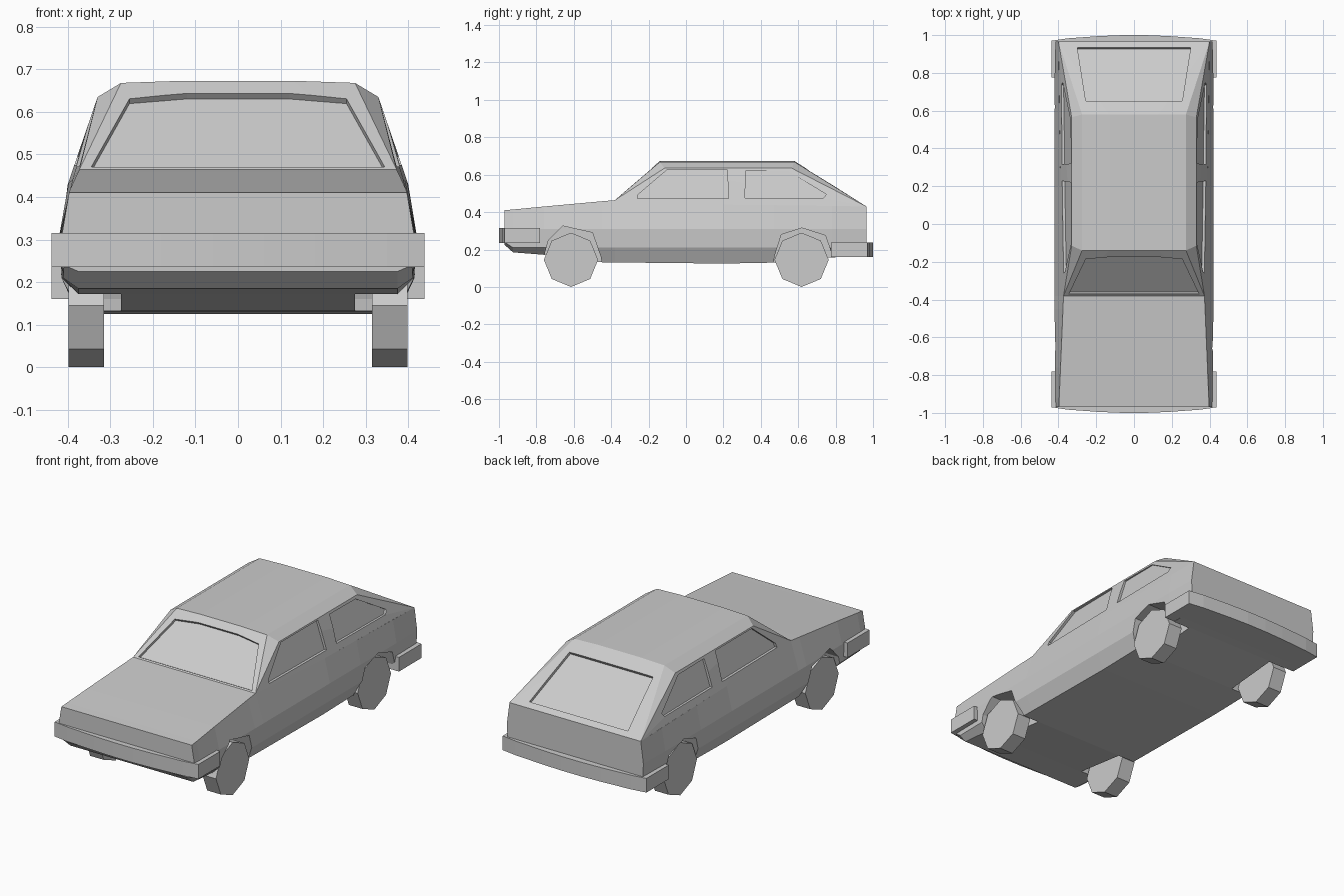
import bpy, bmesh, math
from mathutils import Vector

if "Cube" in bpy.data.objects:
    bpy.data.objects.remove(bpy.data.objects["Cube"])


def make_object(name, bm):
    bmesh.ops.recalc_face_normals(bm, faces=bm.faces)
    mesh = bpy.data.meshes.new(name)
    bm.to_mesh(mesh)
    bm.free()
    ob = bpy.data.objects.new(name, mesh)
    bpy.context.collection.objects.link(ob)
    return ob


def loft(bm, rings):
    """Closed skin through rings of equal length, capped at both ends."""
    vs = [[bm.verts.new(p) for p in r] for r in rings]
    n = len(vs[0])
    for a, b in zip(vs, vs[1:]):
        for i in range(n):
            j = (i + 1) % n
            bm.faces.new((a[i], a[j], b[j], b[i]))
    bm.faces.new(vs[0])
    bm.faces.new(vs[-1])


def prism(name, pts, back, front):
    """Outline swept between two offset vectors."""
    bm = bmesh.new()
    loft(bm, [[Vector(p) + Vector(o) for p in pts] for o in (back, front)])
    return make_object(name, bm)


def cut(ob, cutters):
    for c in cutters:
        c.hide_render = True
        m = ob.modifiers.new("cut", 'BOOLEAN')
        m.operation = 'DIFFERENCE'
        m.solver = 'EXACT'
        m.object = c
    deps = bpy.context.evaluated_depsgraph_get()
    mesh = bpy.data.meshes.new_from_object(ob.evaluated_get(deps))
    ob.modifiers.clear()
    ob.data = mesh
    for c in cutters:
        bpy.data.objects.remove(c)


def mirrored(half):
    return half + [(-x, y, z) for x, y, z in reversed(half) if x > 0]


# Lower body: (y, bottom z, top half width, top z, widest half width)
stations = [(-0.97, 0.225, 0.397, 0.41, 0.414),
            (-0.925, 0.185, 0.396, 0.414, 0.416),
            (-0.76, 0.172, 0.389, 0.43, 0.418),
            (-0.45, 0.132, 0.376, 0.458, 0.42),
            (-0.38, 0.131, 0.373, 0.464, 0.42),
            (0.2, 0.125, 0.389, 0.44, 0.42),
            (0.47, 0.13, 0.393, 0.437, 0.42),
            (0.78, 0.158, 0.398, 0.433, 0.42),
            (0.965, 0.165, 0.40, 0.43, 0.416)]
bm = bmesh.new()
loft(bm, [mirrored([(0.375, y, zb), (w - 0.005, y, max(0.21, zb + 0.015)),
                    (w, y, 0.31), (xt, y, zt)])
          for y, zb, xt, zt, w in stations])
body = make_object("lower_body", bm)

# Wheel arches
arches = {"front": [(-0.765, 0.05), (-0.755, 0.18), (-0.735, 0.25), (-0.66, 0.326),
                    (-0.5, 0.29), (-0.455, 0.16), (-0.44, 0.05)],
          "rear": [(0.455, 0.05), (0.475, 0.17), (0.51, 0.28), (0.62, 0.315),
                   (0.745, 0.275), (0.775, 0.19), (0.775, 0.05)]}
cut(body, [prism(k + "_arch", [(0, y, z) for y, z in pts], (s * 0.275, 0, 0), (s * 0.6, 0, 0))
           for k, pts in arches.items() for s in (1, -1)])

# Cabin with chamfered roof corners
bm = bmesh.new()
for x, y, z in [(0.373, -0.38, 0.464), (0.389, 0.2, 0.44), (0.40, 0.965, 0.43),
                (0.33, -0.115, 0.635), (0.33, 0.565, 0.635),
                (0.275, -0.14, 0.668), (0.275, 0.58, 0.668),
                (0.13, -0.14, 0.673), (0.13, 0.58, 0.673)]:
    for s in (1, -1):
        bm.verts.new((s * x, y, z))
bmesh.ops.convex_hull(bm, input=bm.verts)
bmesh.ops.dissolve_limit(bm, angle_limit=math.radians(0.5), verts=bm.verts, edges=bm.edges)
cabin = make_object("cabin", bm)

# Recessed windows
def screen(name, half, y0, slope, normal):
    pts = mirrored([(x, y0 + slope * (z - 0.43), z) for x, z in half])
    n = Vector(normal).normalized()
    return prism(name, pts, n * -0.014, n * 0.1)


def side_window(name, outline, s):
    pts = [(s * (0.389 - 0.29 * (z - 0.44) + 0.015 * (y - 0.2)), y, z) for y, z in outline]
    return prism(name, pts, (-s * 0.014, 0, 0), (s * 0.1, 0, 0))


front_glass = [(-0.26, 0.472), (-0.255, 0.495), (-0.1, 0.627), (0.22, 0.627), (0.228, 0.472)]
rear_glass = [(0.315, 0.475), (0.32, 0.622), (0.545, 0.62), (0.75, 0.495), (0.735, 0.475)]
cutters = [screen("windscreen", [(0.345, 0.47), (0.255, 0.63), (0.12, 0.641)],
                  -0.42, 1.176, (0, -0.204, 0.24)[0:1] + (-0.204, 0.24)),
           screen("rear_screen", [(0.255, 0.625), (0.30, 0.449)],
                  0.965, -1.618, (0, 0.238, 0.385))]
for s in (1, -1):
    cutters += [side_window("door_window", front_glass, s),
                side_window("quarter_window", rear_glass, s)]
cut(cabin, cutters)

# Wrap-around bumpers
for name, s, z0, z1, end in (("front_bumper", -1, 0.235, 0.315, 0.78),
                             ("rear_bumper", 1, 0.16, 0.238, 0.775)):
    plan = mirrored([(0.438, s * end, 0), (0.438, s * 0.97, 0), (0.35, s * 0.983, 0),
                     (0.18, s * 0.995, 0), (0.06, s * 1.0, 0)])
    prism(name, plan, (0, 0, z0), (0, 0, z1))

# Eight-sided wheels
for place, y in (("front", -0.615), ("rear", 0.618)):
    for side, s in (("right", 1), ("left", -1)):
        ring = [(0, y + 0.145 * math.sin(i * math.pi / 4),
                 0.145 - 0.145 * math.cos(i * math.pi / 4)) for i in range(8)]
        prism(f"{place}_{side}_wheel", ring, (s * 0.315, 0, 0), (s * 0.398, 0, 0))
